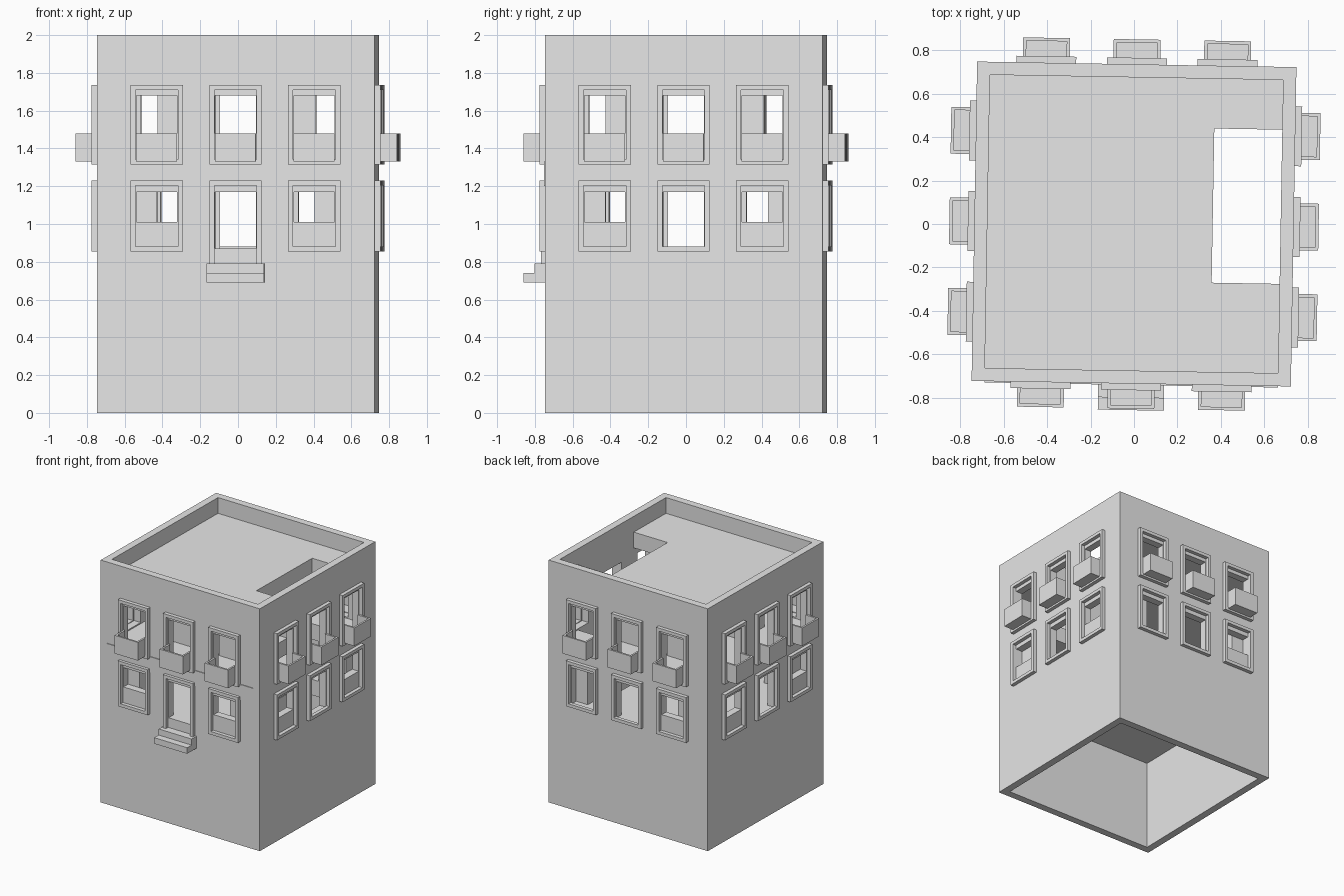
import bpy, bmesh, math
from mathutils import Matrix, Vector

cube = bpy.data.objects.get("Cube")
if cube:
    bpy.data.objects.remove(cube, do_unlink=True)

GREY = (0.8, 0.8, 0.8, 1.0)
mat = bpy.data.materials.new("plain_grey")
mat.use_nodes = True
mat.diffuse_color = GREY
mat.node_tree.nodes["Principled BSDF"].inputs["Base Color"].default_value = GREY

HALF, INNER = 0.735, 0.675        # outer and inner face of the walls
PITCH = 0.417                     # spacing of the window columns
TILT = math.radians(-1)           # slight turn of the whole building


def solid(name, us, vs, lo, hi, skip=(), flat=False, turn=0):
    """Grid of cells without the skipped ones, thickened from lo to hi.
    Upright: u = x, v = z, thickness outward to the front. Flat: u = x, v = y."""
    bm = bmesh.new()

    def place(u, v):
        return Vector((u, v, lo)) if flat else Vector((u, -lo, v))
    grid = [[bm.verts.new(place(u, v)) for v in vs] for u in us]
    for i in range(len(us) - 1):
        for j in range(len(vs) - 1):
            if (i, j) not in skip:
                bm.faces.new((grid[i][j], grid[i + 1][j],
                              grid[i + 1][j + 1], grid[i][j + 1]))
    bmesh.ops.delete(bm, geom=[v for v in bm.verts if not v.link_faces], context='VERTS')
    top = bmesh.ops.extrude_face_region(bm, geom=bm.faces[:], use_keep_orig=True)
    move = Vector((0, 0, hi - lo)) if flat else Vector((0, lo - hi, 0))
    bmesh.ops.translate(bm, vec=move,
                        verts=[g for g in top["geom"] if isinstance(g, bmesh.types.BMVert)])
    bmesh.ops.recalc_face_normals(bm, faces=bm.faces[:])
    bm.transform(Matrix.Rotation(TILT + turn, 4, 'Z'))
    mesh = bpy.data.meshes.new(name)
    bm.to_mesh(mesh)
    bm.free()
    mesh.materials.append(mat)
    obj = bpy.data.objects.new(name, mesh)
    bpy.context.collection.objects.link(obj)
    return obj


def frame(name, c, bottom, top, turn, door=False):
    w, bar = 0.138, 0.026
    us = [c - w, c - w + bar, c + w - bar, c + w]
    vs = [bottom, bottom + bar, top - bar, top]
    skip = [(1, 1), (1, 0)] if door else [(1, 1)]
    solid(name, us, vs, HALF, HALF + 0.03, skip, turn=turn)


# Four walls with their windows, frames and balconies
heights = [0, 0.87, 1.01, 1.17, 1.34, 1.68, 2]
for k, side in enumerate(("front", "right", "back", "left")):
    turn = k * math.pi / 2
    edge = HALF if k % 2 == 0 else INNER
    us = [-edge]
    for col in (-1, 0, 1):
        us += [col * PITCH - 0.108, col * PITCH + 0.108]
    us.append(edge)
    openings = [(i, j) for i in (1, 3, 5) for j in (2, 4)] + [(3, 1)]
    if side == "back":
        openings.append((1, 1))
    solid(side + "_wall", us, heights, INNER, HALF, openings, turn=turn)

    for col, tag in ((-1, "a"), (0, "b"), (1, "c")):
        c = col * PITCH
        door = side == "front" and col == 0
        frame(f"{side}_lower_frame_{tag}", c, 0.79 if door else 0.855, 1.23, turn, door)
        frame(f"{side}_upper_frame_{tag}", c, 1.315, 1.735, turn)
        bx = [c - 0.108, c - 0.093, c + 0.093, c + 0.108]
        by = [-0.85, -0.835, -HALF]
        solid(f"{side}_balcony_rail_{tag}", bx, by, 1.345, 1.48, [(1, 1)], True, turn)
        solid(f"{side}_balcony_floor_{tag}", [bx[0], bx[3]], [by[0], by[2]],
              1.33, 1.345, flat=True, turn=turn)

# Floors and roof, all open above the stairwell
well_x, well_y = 0.362, (-0.264, 0.446)
for name, front, lo, hi in (("lower_floor", INNER, 0.74, 0.87),
                            ("upper_floor", HALF + 0.006, 1.20, 1.33),
                            ("roof", INNER, 1.74, 1.87)):
    solid(name, [-INNER, well_x, INNER], [-front, *well_y, INNER], lo, hi, [(1, 1)], True)

# Thin wall patch beside the front window
solid("front_wall_patch", [-INNER, -0.55], [0.88, 1.2], HALF, HALF + 0.006)

# Interior blocks: corner rooms below, inner rooms above
for sx in (-1, 1):
    for sy in (-1, 1):
        tag = ("left" if sx > 0 else "right") + ("_back" if sy > 0 else "_front")
        far = 0.446 if sy > 0 else 0.415
        solid("lower_room_" + tag, sorted((sx * 0.418, sx * INNER)),
              sorted((sy * far, sy * INNER)), 0.87, 1.2, flat=True)
        if sx < 0:
            solid("upper_room_" + tag, [-0.42, -0.13], sorted((sy * 0.13, sy * 0.42)),
                  1.33, 1.74, flat=True)
        else:
            skip = [(1, 1)] if sy < 0 else [(1, 0)]
            ys = [-0.42, well_y[0], -0.13] if sy < 0 else [0.13, 0.41, 0.42]
            if sy > 0:
                solid("upper_room_" + tag, [0.13, well_x], [0.13, 0.42], 1.33, 1.74, flat=True)
            else:
                solid("upper_room_" + tag, [0.13, well_x, 0.42], ys, 1.33, 1.74, skip, True)

# Front door steps
for name, reach, lo in (("upper_step", 0.80, 0.74), ("lower_step", 0.857, 0.69)):
    solid(name, [-0.152, 0.152], [lo, lo + 0.05], HALF, reach)
